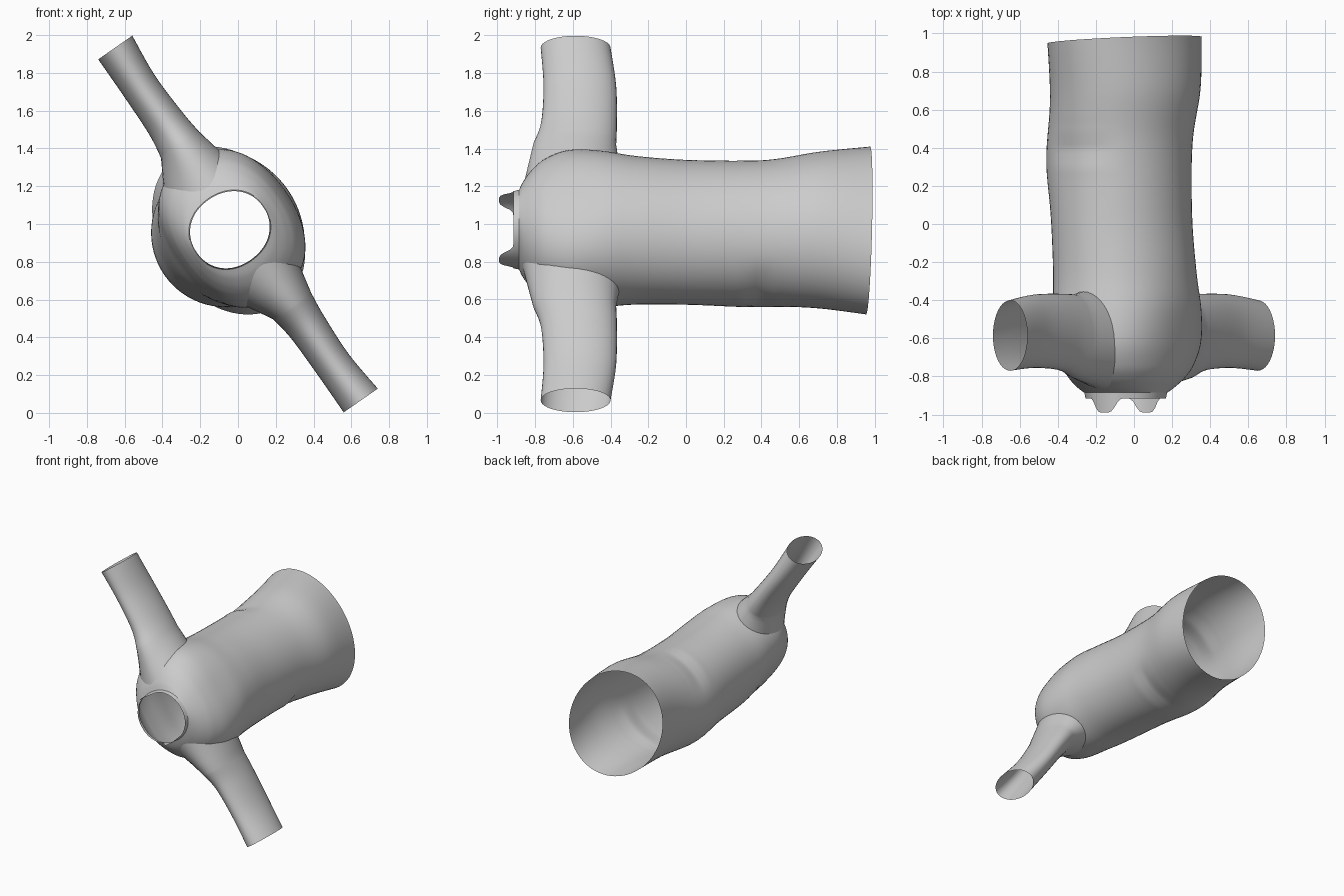
import bpy, bmesh, math
from mathutils import Vector
from mathutils.bvhtree import BVHTree

if "Cube" in bpy.data.objects:
    bpy.data.objects.remove(bpy.data.objects["Cube"])

U = Vector((-0.571, 0, 0.821))   # shoulder-to-shoulder axis
V = Vector((0.821, 0, 0.571))    # chest direction
O = Vector((0, 0, 1))


def place(s, y, t):
    return O + U * s + V * t + Vector((0, y, 0))


def spline(keys, n):
    """Catmull-Rom samples through a list of tuples, n per segment."""
    out = []
    for i in range(len(keys) - 1):
        p = [keys[max(0, min(len(keys) - 1, i + k))] for k in (-1, 0, 1, 2)]
        for j in range(n):
            f = j / n
            out.append([0.5 * (2 * b + (c - a) * f + (2 * a - 5 * b + 4 * c - d) * f * f
                               + (3 * b - a - 3 * c + d) * f ** 3)
                        for a, b, c, d in zip(*p)])
    return out + [list(keys[-1])]


def loft(rings):
    bm = bmesh.new()
    rows = [[bm.verts.new(p) for p in r] for r in rings]
    n = len(rows[0])
    for a, b in zip(rows, rows[1:]):
        for i in range(n):
            bm.faces.new((a[i], a[(i + 1) % n], b[(i + 1) % n], b[i]))
    bmesh.ops.recalc_face_normals(bm, faces=bm.faces)
    return bm


def finish(bm, name):
    me = bpy.data.meshes.new(name)
    bm.to_mesh(me)
    bm.free()
    for p in me.polygons:
        p.use_smooth = True
    ob = bpy.data.objects.new(name, me)
    bpy.context.collection.objects.link(ob)


# Torso: y, half width, half depth, depth offset
TORSO = [(0.965, 0.479, 0.364, -0.06), (0.70, 0.432, 0.375, -0.055),
         (0.42, 0.397, 0.360, -0.079), (0.05, 0.395, 0.356, -0.078),
         (-0.25, 0.405, 0.362, -0.06), (-0.45, 0.425, 0.372, -0.05),
         (-0.62, 0.425, 0.365, -0.05), (-0.74, 0.385, 0.330, -0.05),
         (-0.81, 0.330, 0.290, -0.052), (-0.86, 0.260, 0.250, -0.055),
         (-0.885, 0.200, 0.228, -0.055)]
N = 72
rings = []
for y, a, b, c in spline(TORSO, 7):
    ring = []
    w = math.exp(-((y + 0.62) / 0.25) ** 2)   # flatter, squarer at the shoulders
    back = math.exp(-((y - 0.33) / 0.22) ** 2)  # fuller lower back
    for i in range(N):
        g = 2 * math.pi * i / N
        e = 1 - 0.18 * w
        cs = math.copysign(abs(math.cos(g)) ** e, math.cos(g))
        sn = math.copysign(abs(math.sin(g)) ** e, math.sin(g))
        # gathered fabric at the waist sides
        fold = math.exp(-((y - 0.41) / 0.07) ** 2 - ((abs(cs) - 1) / 0.12) ** 2)
        k = 1 - 0.05 * fold * (0.5 + math.sin(y * 75))
        tilt = 0.025 * sn * max(0, y) ** 2
        depth = b * (1 - 0.07 * w if sn > 0 else 1 - 0.15 * w + 0.10 * back)
        ring.append(place(a * cs * k, y + tilt, c + depth * sn * k))
    rings.append(ring)
torso = loft(rings)
bvh = BVHTree.FromBMesh(torso)

# Sleeves: distance along the arm, depth range, y range
SLEEVE = [(0.52, -0.135, 0.11, -0.81, -0.37), (0.66, -0.115, 0.096, -0.768, -0.366),
          (0.90, -0.11, 0.088, -0.755, -0.37), (1.138, -0.11, 0.11, -0.77, -0.40)]
BASE = (0, -0.21, 0.14, -0.865, -0.355)
M = 40


def oval(sec):
    _, t0, t1, y0, y1 = sec
    return [((y0 + y1) / 2 + (y1 - y0) / 2 * math.cos(2 * math.pi * i / M),
             (t0 + t1) / 2 + (t1 - t0) / 2 * math.sin(2 * math.pi * i / M)) for i in range(M)]


for side, name in ((1, "sleeve_upper"), (-1, "sleeve_lower")):
    # armhole seam lies on the torso surface
    seam = []
    for y, t in oval(BASE):
        hit = bvh.ray_cast(place(2 * side, y, t), U * -side)[0]
        seam.append(hit if hit else place(0.25 * side, y, t))
    tube = [[place(sec[0] * side, y, t) for y, t in oval(sec)] for sec in spline(SLEEVE, 6)]
    blend = [[p.lerp(q, f) for p, q in zip(seam, tube[0])] for f in (0, 0.33, 0.67)]
    finish(loft(blend + tube), name)

# Cut the armholes
yc, yr = (BASE[3] + BASE[4]) / 2, (BASE[4] - BASE[3]) / 2
tc, tr = (BASE[1] + BASE[2]) / 2, (BASE[2] - BASE[1]) / 2
gone = []
for f in torso.faces:
    p = f.calc_center_median() - O
    if abs(p.dot(U)) > 0.2 and ((p.y - yc) / yr) ** 2 + ((p.dot(V) - tc) / tr) ** 2 < 0.75:
        gone.append(f)
bmesh.ops.delete(torso, geom=gone, context='FACES')
finish(torso, "shirt_body")

# Collar: continues the neck edge, with two narrow raised points at the shoulders
neck = rings[-1]
mid = sum(neck, Vector()) / N
collar = []
for f in (0, 0.33, 0.67, 1):
    ring = []
    for i, p in enumerate(neck):
        g = 2 * math.pi * i / N
        h = 0.03 + 0.075 * math.exp(-((abs(math.cos(g)) - 1) / 0.05) ** 2)
        q = mid + (p - mid) * (1 - 0.03 * f)
        ring.append(q + Vector((0, -h * f, 0)))
    collar.append(ring)
finish(loft(collar), "collar")
